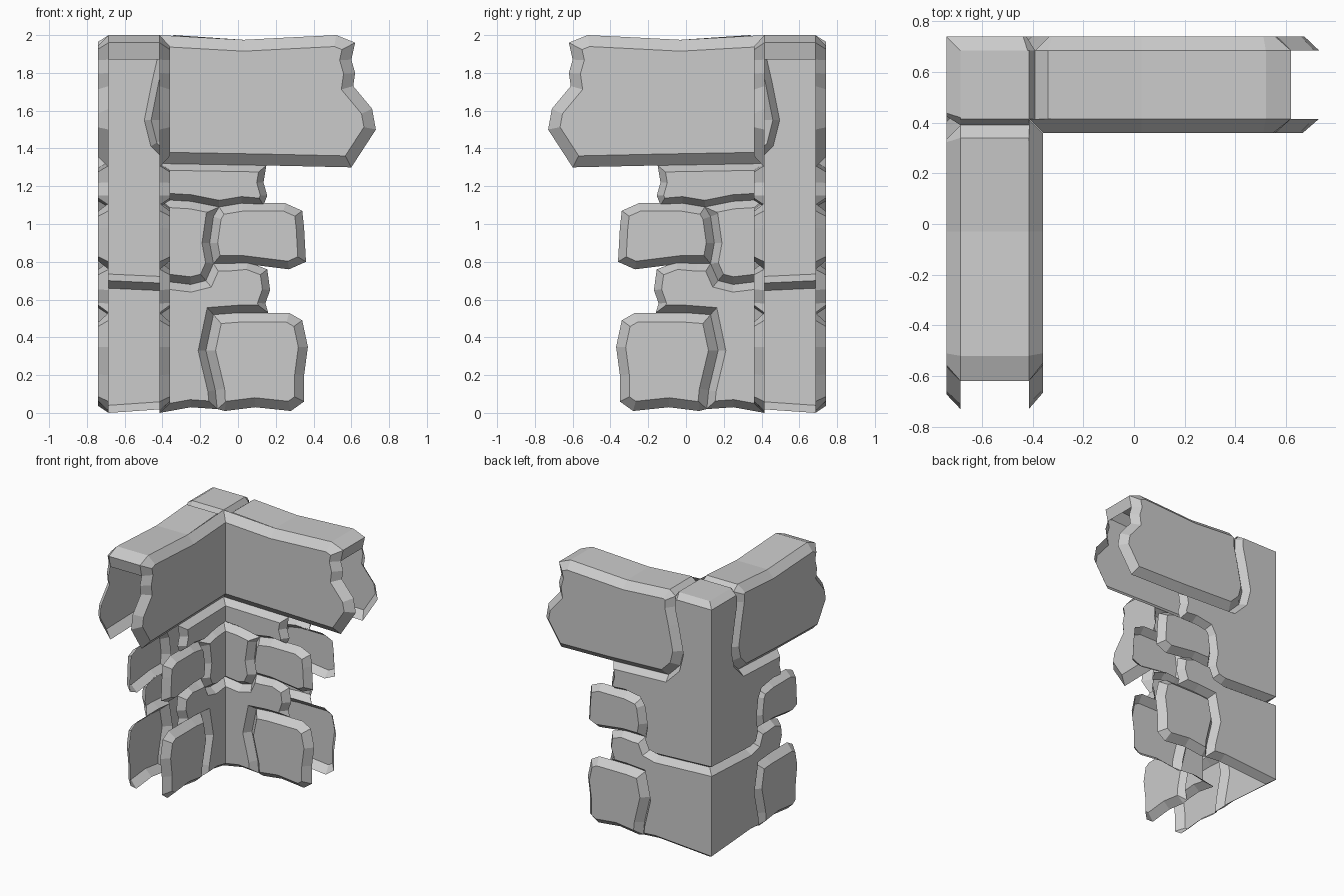
import bpy
from mathutils import Vector

if "Cube" in bpy.data.objects:
    bpy.data.objects.remove(bpy.data.objects["Cube"])

D = 0.055                     # bevel depth of every stone
INNER, OUTER = 0.36, 0.74     # distances of the two wall skins
CI, CO = INNER + D, OUTER - D # bevelled positions at the corner

stone = bpy.data.materials.new("grey stone")
stone.diffuse_color = (0.6, 0.6, 0.6, 1)
stone.use_nodes = True
stone.node_tree.nodes["Principled BSDF"].inputs["Base Color"].default_value = stone.diffuse_color


def inset(pts, dists):
    """Shift each edge of a counter-clockwise outline inward by its distance."""
    n, out = len(pts), []
    P = [Vector(p) for p in pts]
    for i in range(n):
        a, b = (P[i] - P[i - 1]).normalized(), (P[(i + 1) % n] - P[i]).normalized()
        na, nb = Vector((-a.y, a.x)), Vector((-b.y, b.x))
        da, db = dists[i - 1], dists[i]
        det = na.x * nb.y - na.y * nb.x
        if abs(det) < 0.08:
            out.append(P[i] + (na + nb).normalized() * (da + db) / 2)
        else:
            out.append(P[i] + Vector(((da * nb.y - db * na.y) / det,
                                      (na.x * db - nb.x * da) / det)))
    return out


def make(name, verts, faces, flip=False):
    """Make the part on one wing and its twin across the corner diagonal."""
    for side in ("back_wing", "side_wing"):
        mirrored = side == "side_wing"
        vs = [(-y, -x, z) for x, y, z in verts] if mirrored else verts
        fs = [f[::-1] for f in faces] if flip != mirrored else faces
        me = bpy.data.meshes.new(name)
        me.from_pydata(vs, [], fs)
        me.materials.append(stone)
        ob = bpy.data.objects.new(f"{name}_{side}", me)
        bpy.context.collection.objects.link(ob)


def plate(name, pts, outer, corner=False, width=0.05):
    """Bevelled stone skin; a corner stone's closing edge meets its twin."""
    n = len(pts)
    dists = [width] * n
    if corner:
        dists[-1] = -D if outer else D
    face = inset(pts, dists)
    y_face, y_edge = (OUTER, CO) if outer else (INNER, CI)
    verts = [(u, y_edge, z) for u, z in pts] + [(p.x, y_face, p.y) for p in face]
    faces = [list(range(n, 2 * n))]
    for i in range(n - 1 if corner else n):
        j = (i + 1) % n
        faces.append([i, j, n + j, n + i])
    make(name, verts, faces, outer)


# Shared joint lines between stones
joint_low = [(-0.11, 0.02), (-0.12, 0.12), (-0.17, 0.33), (-0.13, 0.52), (0, 0.53)]
bump = [(0.16, 0.53), (0.145, 0.58), (0.17, 0.65), (0.155, 0.76), (0.05, 0.80), (-0.06, 0.79)]
joint_mid = [(-0.25, 0.68), (-0.17, 0.70), (-0.13, 0.79)]
joint_side = [(-0.15, 0.90), (-0.13, 1.04), (-0.10, 1.09)]
band_end = [(0.02, 1.11), (0.135, 1.10), (0.155, 1.15), (0.135, 1.22), (0.15, 1.31)]
beam_end = [(0.6, 1.30), (0.73, 1.5), (0.71, 1.61), (0.61, 1.73), (0.62, 1.80),
            (0.6, 1.87), (0.62, 1.96), (0.52, 2.0), (0.22, 1.985), (0.03, 1.975)]

for outer in (False, True):
    s = "outer" if outer else "inner"
    c = -CO if outer else -CI
    # Loose blocks at the broken edge
    plate(s + "_base_block",
          [(-0.07, 0.01), (0.09, 0.03), (0.28, 0.01), (0.35, 0.06), (0.35, 0.2),
           (0.37, 0.35), (0.34, 0.49), (0.27, 0.53)] + joint_low[::-1], outer)
    plate(s + "_middle_block",
          [(-0.13, 0.79), (0.03, 0.79), (0.27, 0.76), (0.36, 0.80), (0.35, 0.98),
           (0.34, 1.07), (0.25, 1.11), (0.02, 1.11)] + joint_side[::-1], outer, width=0.042)
    # Lower corner stone
    plate(s + "_lower_corner", [(c, 0), (-0.25, 0.03)] + joint_low + bump
          + joint_mid[::-1] + [(c, 0.70)], outer, True, 0.04)

# Inner corner stones and inner lintel
plate("inner_middle_corner", [(-CI, 0.70)] + joint_mid + joint_side
      + [(-0.25, 1.12), (-CI, 1.13)], False, True, 0.04)
plate("inner_band", [(-CI, 1.13), (-0.25, 1.12), (-0.10, 1.09)] + band_end
      + [(-CI, 1.32)], False, True, 0.035)
plate("inner_lintel", [(-CI, 1.32), (0.15, 1.31)] + beam_end + [(-CI, 2.0)],
      False, True, 0.06)

# Outer tall corner stone wrapping around the outer lintel
lintel_side = [(-0.39, 1.96), (-0.39, 1.88), (-0.42, 1.75), (-0.46, 1.55),
               (-0.43, 1.43), (-0.33, 1.33)]
plate("outer_tall_corner", [(-CO, 0.70)] + joint_mid + joint_side + band_end
      + lintel_side[::-1] + [(-0.42, 2.0), (-CO, 2.0)], True, True, 0.035)
plate("outer_lintel", lintel_side + [(0.15, 1.31)] + beam_end + [(-0.34, 2.0)],
      True, width=0.055)

# Top of the lintels, with a joint groove at the corner and a folded broken end
ridge = [(-CI, 2.0), (-0.39, 1.96), (-0.34, 2.0)] + beam_end[:4:-1]
verts = [(x, y, z) for x, z in ridge for y in (CI, CO)]
make("lintel_top", verts, [[2 * i, 2 * i + 2, 2 * i + 3, 2 * i + 1]
                           for i in range(len(ridge) - 1)])

# Square cap on the corner stone
me = bpy.data.meshes.new("corner_cap")
me.from_pydata([(-CO, CI, 2), (-CI, CI, 2), (-CI, CO, 2), (-CO, CO, 2)], [], [[0, 1, 2, 3]])
me.materials.append(stone)
bpy.context.collection.objects.link(bpy.data.objects.new("corner_cap", me))
